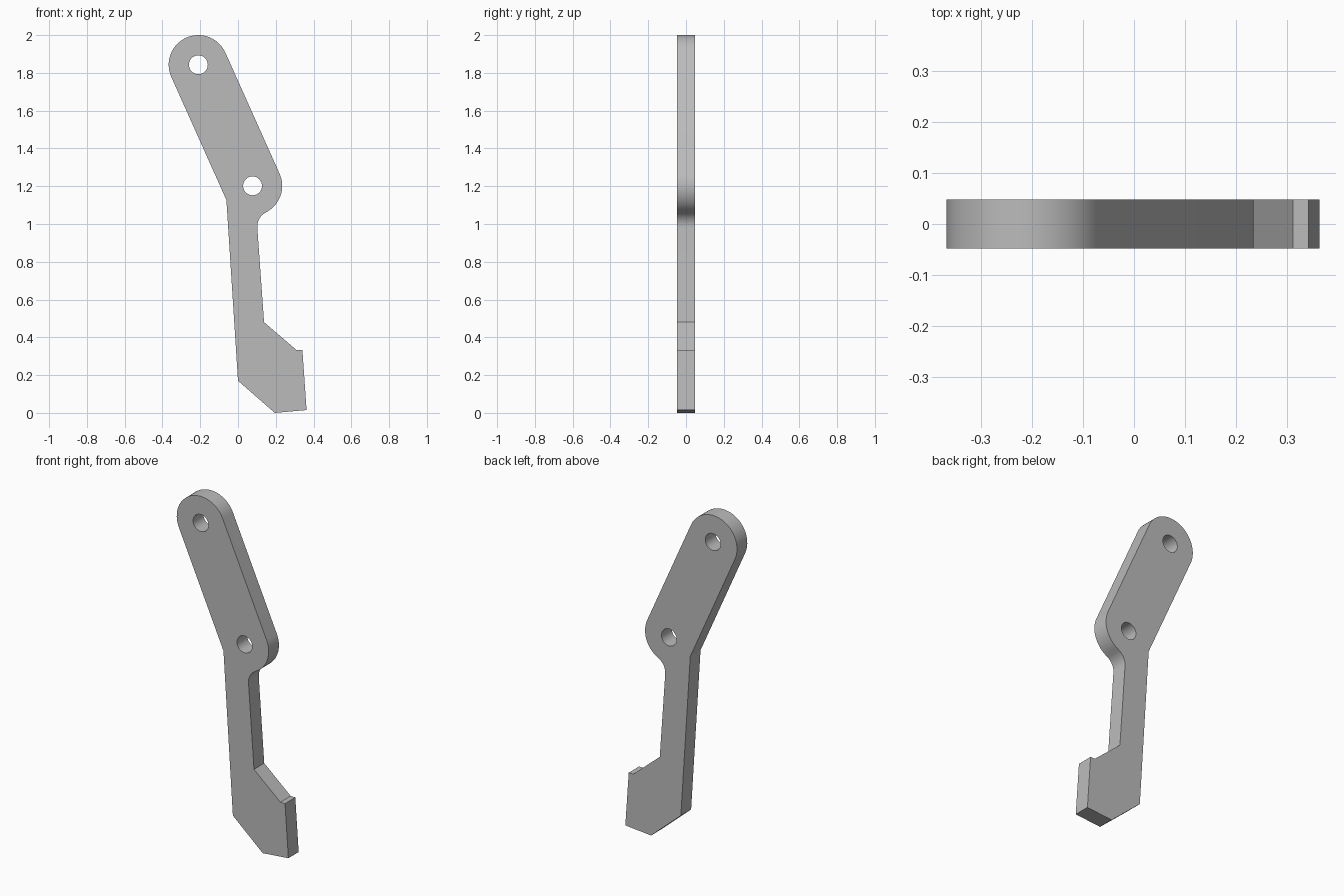
import bpy, bmesh
from math import radians, cos, sin, atan2
from mathutils import Vector

cube = bpy.data.objects.get("Cube")
if cube:
    bpy.data.objects.remove(cube, do_unlink=True)

HALF = 0.048                 # half thickness of the plate
END_R, HOLE_R = 0.157, 0.05
TOP, PIVOT = (-0.21, 1.843), (0.077, 1.202)
FILLET = (0.187, 0.986)


def arc(centre, radius, start, end, steps):
    """Points along an arc, angles in degrees."""
    angles = [radians(start + (end - start) * i / steps) for i in range(steps + 1)]
    return [(centre[0] + radius * cos(a), centre[1] + radius * sin(a)) for a in angles]


def add_loop(bm, points):
    verts = [bm.verts.new((x, -HALF, z)) for x, z in points]
    for a, b in zip(verts, verts[1:] + verts[:1]):
        bm.edges.new((a, b))


# Side angle of the upper arm, square to the line between its holes
tilt = 90 + atan2(PIVOT[1] - TOP[1], PIVOT[0] - TOP[0]) * 180 / 3.14159265

# Outline: rounded arm, shank and hooked foot
outline = arc(TOP, END_R, tilt, tilt + 180, 32)
outline += arc(PIVOT, END_R, tilt + 180, tilt + 184, 2)
outline += [(0.0, 0.17), (0.195, 0.0), (0.363, 0.015), (0.341, 0.332),
            (0.311, 0.332), (0.138, 0.48)]
outline += arc(FILLET, 0.085, 184, 117, 12)
outline += arc(PIVOT, END_R, -62, tilt, 18)

bm = bmesh.new()
add_loop(bm, outline)
for centre in (TOP, PIVOT):
    add_loop(bm, arc(centre, HOLE_R, 0, 348.75, 31))

# Fill around the holes, then give the plate its thickness
bmesh.ops.triangle_fill(bm, edges=bm.edges[:], use_beauty=True, normal=(0, -1, 0))
solid = bmesh.ops.extrude_face_region(bm, geom=bm.faces[:], use_keep_orig=True)
moved = [g for g in solid["geom"] if isinstance(g, bmesh.types.BMVert)]
bmesh.ops.translate(bm, verts=moved, vec=Vector((0, 2 * HALF, 0)))
bmesh.ops.recalc_face_normals(bm, faces=bm.faces[:])

mesh = bpy.data.meshes.new("lever_plate")
bm.to_mesh(mesh)
bm.free()
lever = bpy.data.objects.new("lever_plate", mesh)
bpy.context.collection.objects.link(lever)

# Plain grey metal
grey = bpy.data.materials.new("plain grey")
grey.use_nodes = True
colour = (0.5, 0.5, 0.5, 1)
grey.diffuse_color = colour
grey.node_tree.nodes["Principled BSDF"].inputs["Base Color"].default_value = colour
mesh.materials.append(grey)

# Smooth the round edges, keep the corners sharp
bpy.ops.object.select_all(action="DESELECT")
lever.select_set(True)
bpy.context.view_layer.objects.active = lever
bpy.ops.object.shade_smooth_by_angle(angle=radians(20))
